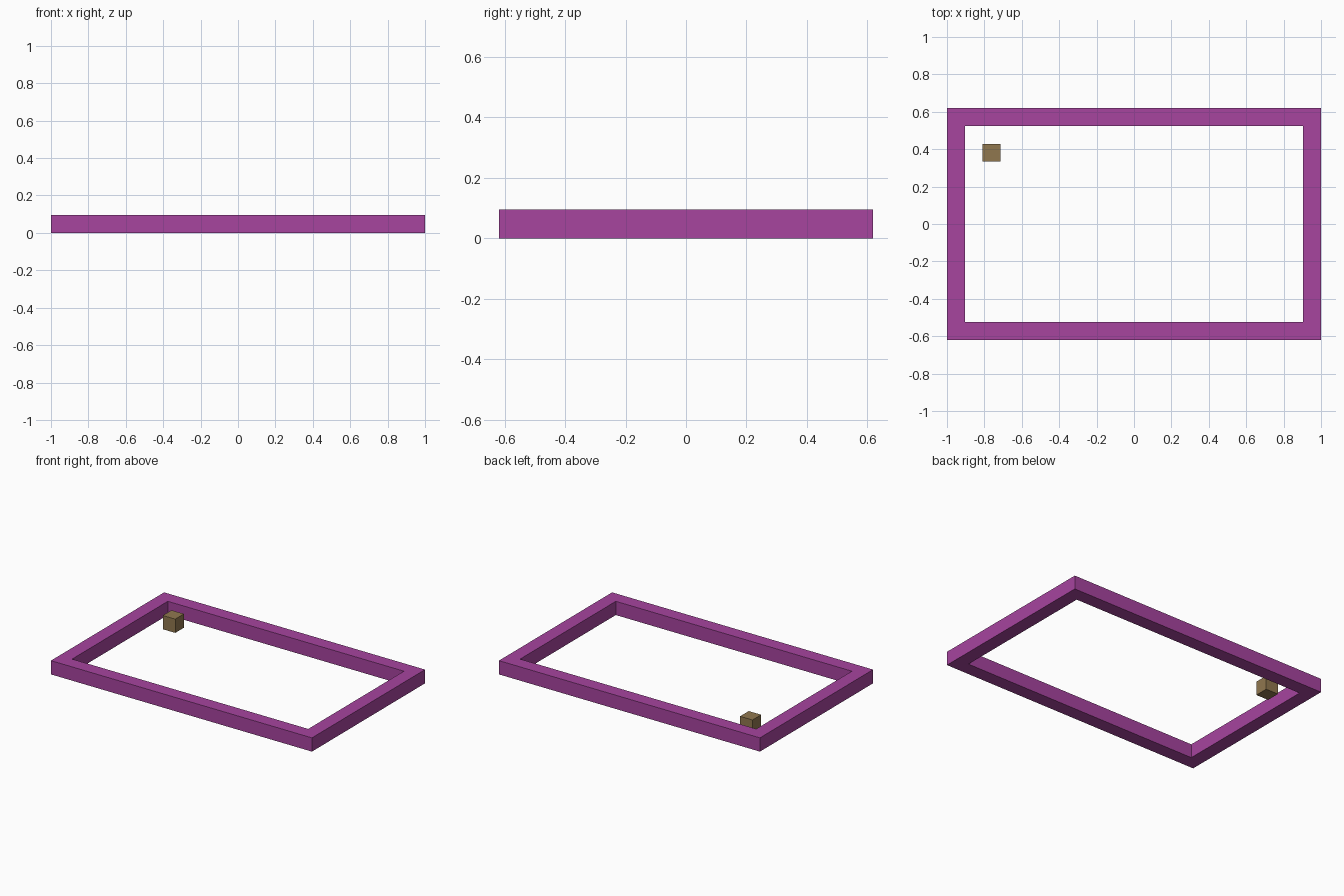
import bpy
import bmesh

if "Cube" in bpy.data.objects:
    bpy.data.objects.remove(bpy.data.objects["Cube"], do_unlink=True)

UNIT = 2 / 21  # wall thickness, height and block size


def material(name, rgb):
    mat = bpy.data.materials.new(name)
    mat.use_nodes = True
    mat.diffuse_color = (*rgb, 1)
    mat.node_tree.nodes["Principled BSDF"].inputs["Base Color"].default_value = (*rgb, 1)
    return mat


def add_object(name, bm, mat):
    bmesh.ops.recalc_face_normals(bm, faces=bm.faces)
    mesh = bpy.data.meshes.new(name)
    bm.to_mesh(mesh)
    bm.free()
    mesh.materials.append(mat)
    obj = bpy.data.objects.new(name, mesh)
    bpy.context.collection.objects.link(obj)
    return obj


purple = material("purple", (0.385, 0.058, 0.345))
brown = material("brown", (0.28, 0.185, 0.078))

# Rectangular border wall: mitred ring swept around the four corners
bm = bmesh.new()
half_x, half_y = 1.0, 6.5 * UNIT
corners = [(-1, -1), (1, -1), (1, 1), (-1, 1)]
section = [(0, 0), (UNIT, 0), (UNIT, UNIT), (0, UNIT)]  # inset, height
rings = [[bm.verts.new((sx * (half_x - inset), sy * (half_y - inset), z))
          for inset, z in section] for sx, sy in corners]
for i in range(4):
    a, b = rings[i], rings[(i + 1) % 4]
    for j in range(4):
        k = (j + 1) % 4
        bm.faces.new((a[j], b[j], b[k], a[k]))
add_object("border_wall", bm, purple)

# Small loose block in the back right corner
bm = bmesh.new()
bmesh.ops.create_cube(bm, size=UNIT)
block = add_object("small_block", bm, brown)
block.location = (-8 * UNIT, 4 * UNIT, UNIT / 2)
